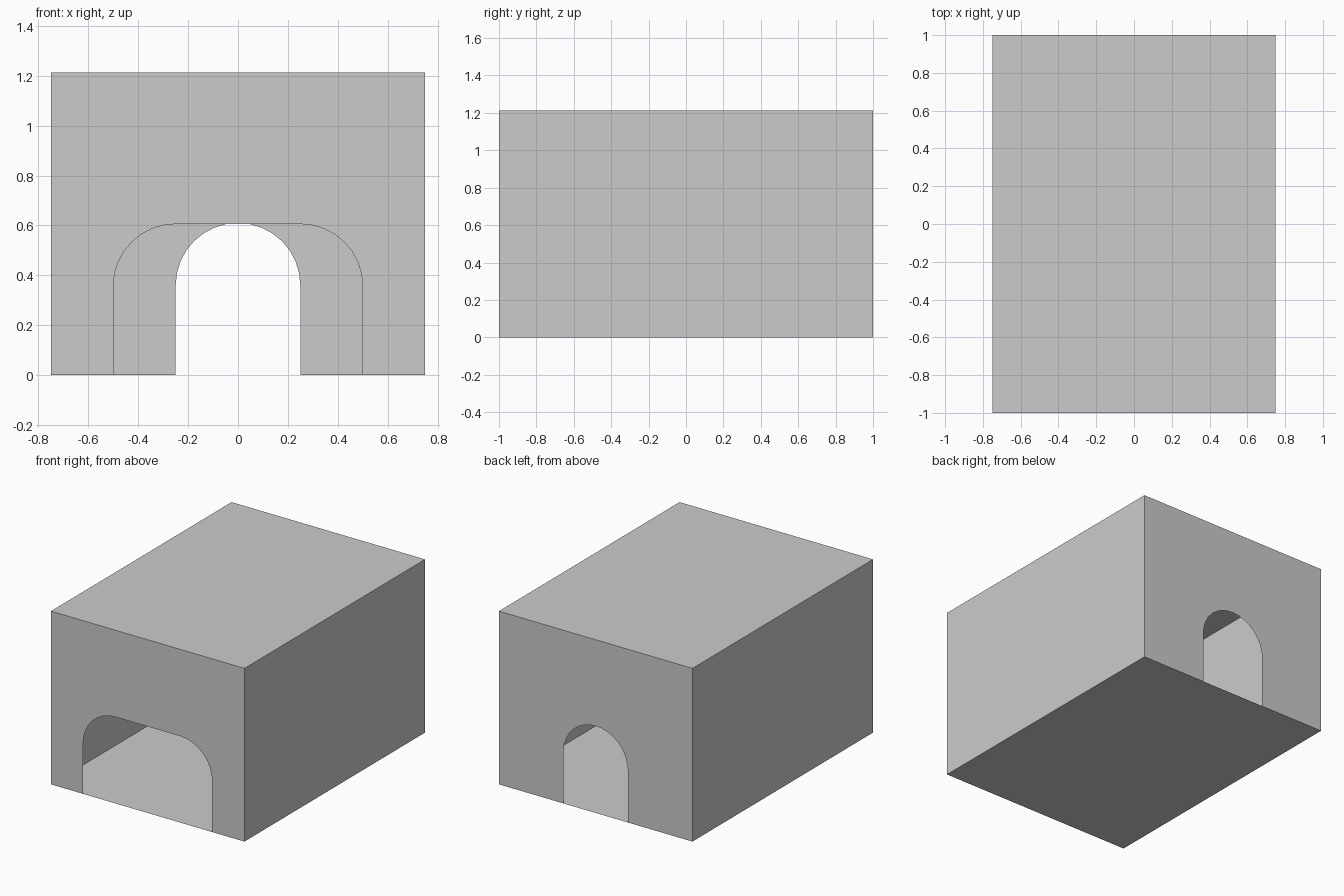
import bpy
import math

if "Cube" in bpy.data.objects:
    bpy.data.objects.remove(bpy.data.objects["Cube"])

W, D, H = 0.75, 1.0, 1.214   # half width, half depth, height


def sheet(name, points):
    """One flat, thin panel from an outline."""
    mesh = bpy.data.meshes.new(name)
    mesh.from_pydata(points, [], [list(range(len(points)))])
    obj = bpy.data.objects.new(name, mesh)
    bpy.context.collection.objects.link(obj)
    return obj


def arch(half, spring, radius, steps=8):
    """Opening outline from the left foot over the top to the right foot."""
    cx = half - radius
    quarter = [(cx + radius * math.cos(a), spring + radius * math.sin(a))
               for a in (math.pi / 2 * i / steps for i in range(steps + 1))]
    right = [(half, 0)] + quarter
    if cx < 1e-6:
        right.pop()
        crown = [(0, spring + radius)]
    else:
        crown = []
    return [(-x, z) for x, z in right] + crown + right[::-1]


def arched_wall(name, y, opening):
    outline = [(-W, 0)] + opening + [(W, 0), (W, H), (-W, H)]
    points = [(x, y, z) for x, z in outline]
    return sheet(name, points if y < 0 else points[::-1])


# End walls: wide opening in front, narrow round arch at the back
arched_wall("front_wall", -D, arch(0.5, 0.356, 0.25))
arched_wall("back_wall", D, arch(0.25, 0.36, 0.25))

# Side walls
sheet("right_wall", [(W, -D, 0), (W, D, 0), (W, D, H), (W, -D, H)])
sheet("left_wall", [(-W, D, 0), (-W, -D, 0), (-W, -D, H), (-W, D, H)])

# Floor and roof of the hollow box
sheet("floor", [(-W, D, 0), (W, D, 0), (W, -D, 0), (-W, -D, 0)])
sheet("roof", [(-W, -D, H), (W, -D, H), (W, D, H), (-W, D, H)])
